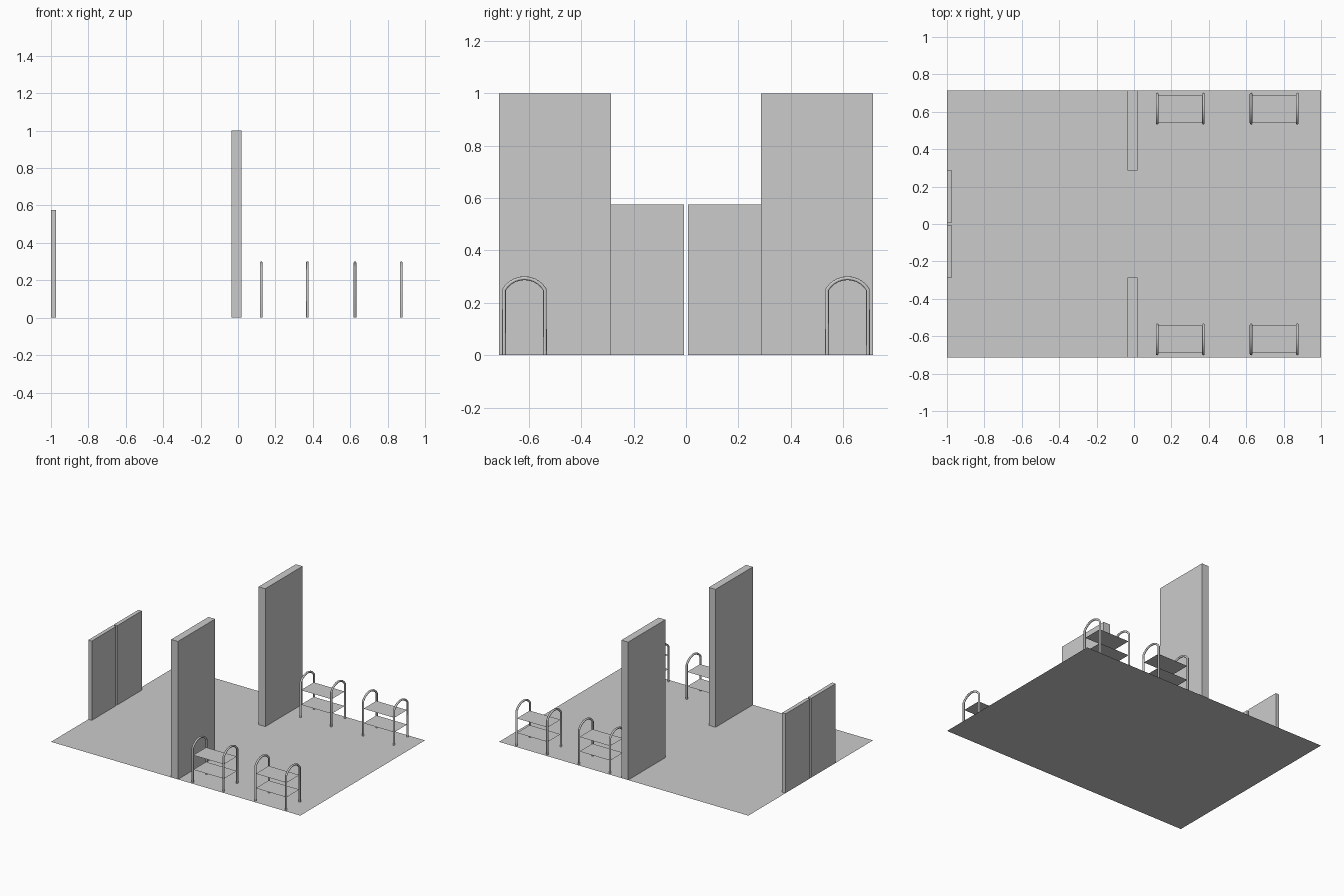
import bpy
import math

cube = bpy.data.objects.get("Cube")
if cube:
    bpy.data.objects.remove(cube, do_unlink=True)

grey = bpy.data.materials.new("plain_grey")
grey.use_nodes = True
grey.diffuse_color = (0.6, 0.6, 0.6, 1)
grey.node_tree.nodes["Principled BSDF"].inputs["Base Color"].default_value = (0.6, 0.6, 0.6, 1)


def box(name, x0, x1, y0, y1, z0, z1):
    bpy.ops.mesh.primitive_cube_add(size=1, location=((x0 + x1) / 2, (y0 + y1) / 2, (z0 + z1) / 2))
    ob = bpy.context.object
    ob.name = name
    ob.scale = (x1 - x0, abs(y1 - y0), z1 - z0)
    ob.data.materials.append(grey)
    return ob


def sheet(name, x0, x1, y0, y1, z):
    bpy.ops.mesh.primitive_plane_add(size=1, location=((x0 + x1) / 2, (y0 + y1) / 2, z))
    ob = bpy.context.object
    ob.name = name
    ob.scale = (x1 - x0, y1 - y0, 1)
    ob.data.materials.append(grey)
    return ob


def hoop(name, x, y, half=0.078, spring=0.25, rise=0.044, tube=0.0072):
    """Bent tube: two straight legs joined by a shallow arc."""
    radius = (half ** 2 + rise ** 2) / (2 * rise)
    centre = spring + rise - radius
    sweep = math.asin(half / radius)
    steps = 10
    arc = [-sweep + 2 * sweep * i / steps for i in range(steps + 1)]
    path = [(x, y - half, 0)]
    path += [(x, y + radius * math.sin(a), centre + radius * math.cos(a)) for a in arc]
    path += [(x, y + half, 0)]
    curve = bpy.data.curves.new(name, "CURVE")
    curve.dimensions = "3D"
    curve.bevel_depth = tube
    curve.bevel_resolution = 2
    curve.use_fill_caps = True
    spline = curve.splines.new("POLY")
    spline.points.add(len(path) - 1)
    for point, co in zip(spline.points, path):
        point.co = (*co, 1)
    curve.materials.append(grey)
    ob = bpy.data.objects.new(name, curve)
    bpy.context.collection.objects.link(ob)
    # Turn the tube into a mesh
    bpy.ops.object.select_all(action="DESELECT")
    ob.select_set(True)
    bpy.context.view_layer.objects.active = ob
    bpy.ops.object.convert(target="MESH")
    bpy.ops.object.shade_smooth_by_angle(angle=math.radians(50))


# Floor
half_depth = 0.714
sheet("floor", -1, 1, -half_depth, half_depth, 0)

for side, s in (("left", 1), ("right", -1)):
    # Tall partition wall and door leaf on each side of the middle
    box("wall_" + side, -0.036, 0.018, s * 0.287, s * half_depth, 0, 1)
    box("door_" + side, -1, -0.972, s * 0.007, s * 0.287, 0, 0.575)

# Four racks: two hoops with two thin shelves each
for row, y in (("back", 0.617), ("front", -0.617)):
    for place, x in (("inner", 0.124), ("outer", 0.626)):
        label = row + "_" + place
        hoop("rack_hoop_a_" + label, x, y)
        hoop("rack_hoop_b_" + label, x + 0.247, y)
        for level, z in (("lower", 0.09), ("upper", 0.195)):
            sheet("rack_shelf_" + level + "_" + label, x, x + 0.247, y - 0.074, y + 0.074, z)
